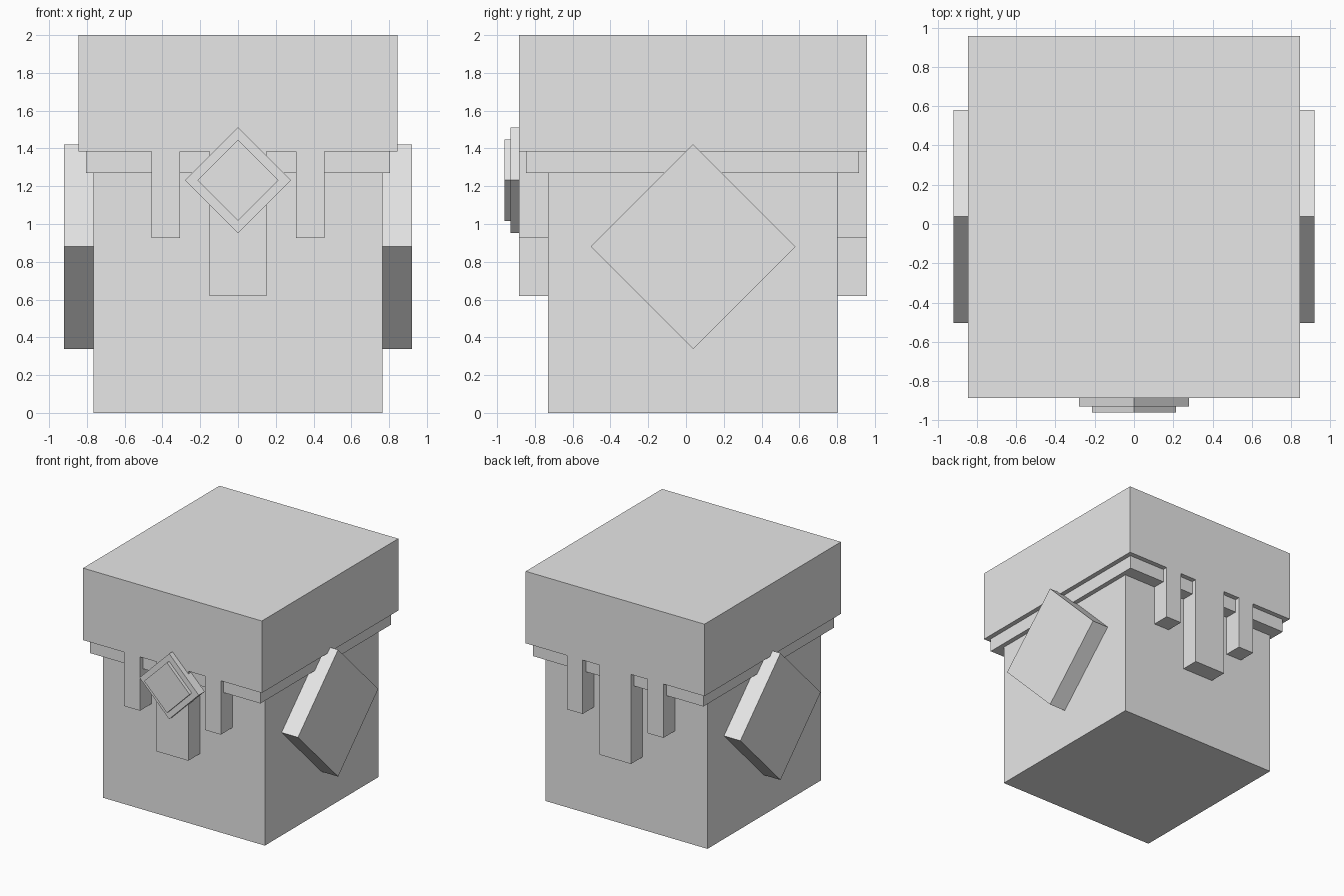
import bpy
import math
from mathutils import Matrix

if "Cube" in bpy.data.objects:
    bpy.data.objects.remove(bpy.data.objects["Cube"])

stone = bpy.data.materials.new("plain_grey")
stone.diffuse_color = (0.8, 0.8, 0.8, 1)
stone.use_nodes = True
stone.node_tree.nodes["Principled BSDF"].inputs["Base Color"].default_value = stone.diffuse_color


def box(name, x, y, z):
    """Box from (min, max) ranges on each axis."""
    bpy.ops.mesh.primitive_cube_add(size=1)
    ob = bpy.context.object
    ob.name = name
    ranges = (x, y, z)
    size = [b - a for a, b in ranges]
    centre = [(a + b) / 2 for a, b in ranges]
    ob.data.transform(Matrix.Translation(centre) @ Matrix.Diagonal((*size, 1)))
    ob.data.materials.append(stone)
    return ob


def diamond(name, axis, depth, centre, half_diagonal):
    """Square plate standing on a corner, with depth range along an axis."""
    h = half_diagonal / math.sqrt(2)
    if axis == 'X':
        ob = box(name, depth, (-h, h), (-h, h))
        ob.data.transform(Matrix.Rotation(math.pi / 4, 4, 'X'))
    else:
        ob = box(name, (-h, h), depth, (-h, h))
        ob.data.transform(Matrix.Rotation(math.pi / 4, 4, 'Y'))
    ob.data.transform(Matrix.Translation(centre))
    return ob


# Main block, trim band and overhanging lid
box("body", (-0.765, 0.765), (-0.73, 0.803), (0, 1.27))
box("trim_band", (-0.805, 0.805), (-0.847, 0.915), (1.27, 1.385))
box("lid", (-0.845, 0.845), (-0.885, 0.957), (1.385, 2))

# Hanging drips, flush with the lid at the front and back
for side, y in (("front", (-0.885, -0.73)), ("back", (0.803, 0.957))):
    box(f"{side}_centre_drip", (-0.15, 0.15), y, (0.62, 1.385))
    for hand, s in (("left", -1), ("right", 1)):
        x = sorted((s * 0.307, s * 0.457))
        box(f"{side}_{hand}_drip", x, y, (0.925, 1.385))

# Large diamond slabs on the sides
for hand, s in (("left", -1), ("right", 1)):
    depth = sorted((s * 0.765, s * 0.92))
    diamond(f"{hand}_side_diamond", 'X', depth, (0, 0.038, 0.88), 0.542)

# Two-step diamond badge on the front
diamond("badge_base", 'Y', (-0.93, -0.85), (0, 0, 1.232), 0.28)
diamond("badge_face", 'Y', (-0.96, -0.93), (0, 0, 1.232), 0.215)
